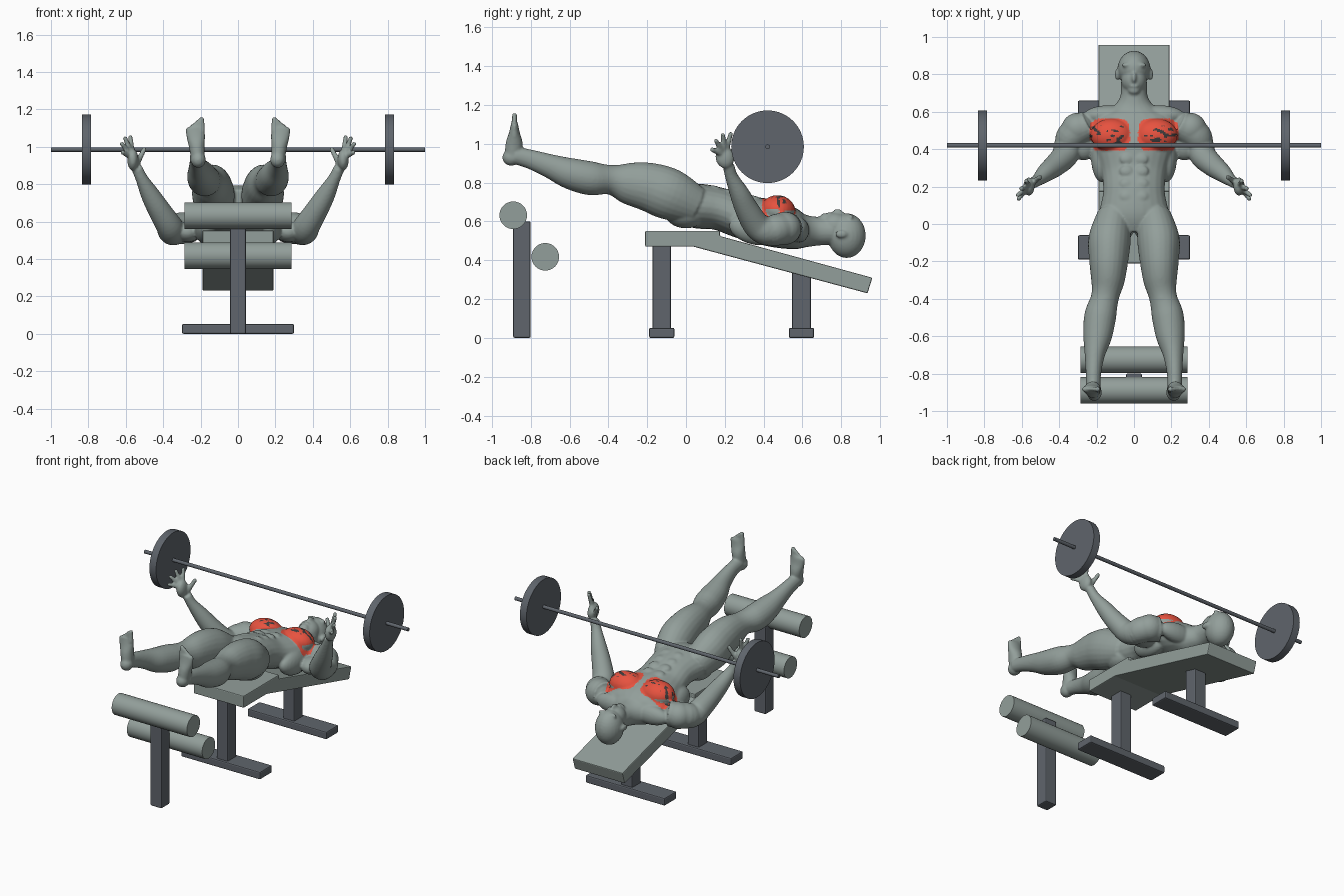
import bpy, bmesh, math
from mathutils import Vector, Matrix, noise

cube = bpy.data.objects.get("Cube")
if cube:
    bpy.data.objects.remove(cube, do_unlink=True)


def material(name, color):
    m = bpy.data.materials.new(name)
    m.use_nodes = True
    m.diffuse_color = (*color, 1)
    bsdf = next(n for n in m.node_tree.nodes if n.type == 'BSDF_PRINCIPLED')
    bsdf.inputs["Base Color"].default_value = (*color, 1)
    return m


GREY = material("grey green", (0.29, 0.345, 0.325))
STEEL = material("dark steel", (0.115, 0.13, 0.15))
RED = material("muscle red", (0.80, 0.085, 0.05))
DARK = material("charcoal", (0.05, 0.045, 0.045))


def finish(name, bm, *mats):
    bmesh.ops.recalc_face_normals(bm, faces=bm.faces[:])
    mesh = bpy.data.meshes.new(name)
    bm.to_mesh(mesh)
    bm.free()
    for m in mats:
        mesh.materials.append(m)
    ob = bpy.data.objects.new(name, mesh)
    bpy.context.collection.objects.link(ob)
    return ob


def bevel(ob, width):
    mod = ob.modifiers.new("bevel", 'BEVEL')
    mod.width = width
    mod.segments = 2
    mod.limit_method = 'ANGLE'


def box(name, x, y0, y1, z0, z1, mat):
    bm = bmesh.new()
    size = Matrix.Diagonal((2 * x, y1 - y0, z1 - z0, 1))
    bmesh.ops.create_cube(bm, matrix=Matrix.Translation((0, (y0 + y1) / 2, (z0 + z1) / 2)) @ size)
    bevel(finish(name, bm, mat), 0.008)


def rod(name, x0, x1, y, z, r, mat, sides=48):
    bm = bmesh.new()
    place = Matrix.Translation(((x0 + x1) / 2, y, z)) @ Matrix.Rotation(math.pi / 2, 4, 'Y')
    bmesh.ops.create_cone(bm, cap_ends=True, segments=sides, radius1=r, radius2=r,
                          depth=x1 - x0, matrix=place)
    ob = finish(name, bm, mat)
    bpy.ops.object.select_all(action='DESELECT')
    ob.select_set(True)
    bpy.context.view_layer.objects.active = ob
    bpy.ops.object.shade_smooth_by_angle()


# Bench frame
for label, y, top in (("front", -0.125, 0.48), ("rear", 0.595, 0.38)):
    box(label + "_post", 0.043, y - 0.048, y + 0.048, 0.02, top, STEEL)
    box(label + "_foot", 0.30, y - 0.065, y + 0.065, 0, 0.052, STEEL)
box("roller_post", 0.043, -0.89, -0.80, 0, 0.60, STEEL)

# Padded bench with a sloping backrest
bm = bmesh.new()
side = [(-0.21, 0.47), (0.04, 0.47), (0.935, 0.23), (0.96, 0.31), (0.175, 0.525), (0.175, 0.552), (-0.21, 0.552)]
face = bm.faces.new([bm.verts.new((-0.19, y, z)) for y, z in side])
ext = bmesh.ops.extrude_face_region(bm, geom=[face])
bmesh.ops.translate(bm, vec=(0.38, 0, 0), verts=[v for v in ext["geom"] if isinstance(v, bmesh.types.BMVert)])
bevel(finish("bench_pad", bm, GREY), 0.006)

# Leg rollers
rod("upper_roller", -0.285, 0.285, -0.89, 0.632, 0.071, GREY)
rod("lower_roller", -0.285, 0.285, -0.725, 0.418, 0.071, GREY)

# Barbell
rod("bar", -1, 1, 0.42, 0.985, 0.012, STEEL, 16)
rod("left_plate", 0.785, 0.835, 0.42, 0.985, 0.187, STEEL, 64)
rod("right_plate", -0.835, -0.785, 0.42, 0.985, 0.187, STEEL, 64)

# Figure: overlapping volumes fused into one skin
body = bmesh.new()


def ball(x, y, z, rx, ry, rz, tilt=0):
    m = (Matrix.Translation((x, y, z)) @ Matrix.Rotation(tilt, 4, 'X')
         @ Matrix.Diagonal((rx, ry, rz, 1)))
    bmesh.ops.create_uvsphere(body, u_segments=24, v_segments=16, radius=1, matrix=m)


def spline(points, steps=5):
    pts = [Vector(p) for p in points]
    out = []
    for i in range(len(pts) - 1):
        a, b, c, d = pts[max(i - 1, 0)], pts[i], pts[i + 1], pts[min(i + 2, len(pts) - 1)]
        for k in range(steps):
            t = k / steps
            out.append(b + (c - a) * (t / 2) + (a - b * 2.5 + c * 2 - d / 2) * t ** 2
                       + ((b - c) * 1.5 + (d - a) / 2) * t ** 3)
    return out + [pts[-1]]


def loft(points, ref=(1, 0, 0), sides=24):
    """Tube through (x, y, z, width radius, depth radius) stations."""
    pts = spline(points)
    rings = []
    for i, p in enumerate(pts):
        t = (pts[min(i + 1, len(pts) - 1)] - pts[max(i - 1, 0)]).to_3d().normalized()
        u = Vector(ref)
        u = (u - t * u.dot(t)).normalized()
        v = t.cross(u)
        c = Vector(p[:3])
        rings.append([body.verts.new(c + u * (p[3] * math.cos(a)) + v * (p[4] * math.sin(a)))
                      for a in (math.tau * k / sides for k in range(sides))])
    for r, q in zip(rings, rings[1:]):
        for k in range(sides):
            n = (k + 1) % sides
            body.faces.new((r[k], r[n], q[n], q[k]))
    body.faces.new(rings[0][::-1])
    body.faces.new(rings[-1])


def finger(a, b, r):
    loft([(*a, r, r), (*b, r * 0.75, r * 0.75)], (0, 1, 0), 12)
    ball(*b, r * 0.8, r * 0.8, r * 0.8)


# Torso and neck
loft([(0, -0.04, 0.68, 0.15, 0.09), (0, 0.05, 0.68, 0.185, 0.115), (0, 0.17, 0.665, 0.165, 0.11),
      (0, 0.28, 0.625, 0.175, 0.11), (0, 0.40, 0.60, 0.21, 0.12), (0, 0.50, 0.575, 0.24, 0.115),
      (0, 0.57, 0.555, 0.20, 0.10), (0, 0.62, 0.55, 0.12, 0.083), (0, 0.68, 0.55, 0.074, 0.074),
      (0, 0.76, 0.55, 0.07, 0.07)])
# Head, jaw, nose, lips
ball(0, 0.828, 0.527, 0.088, 0.098, 0.115)
ball(0, 0.768, 0.578, 0.068, 0.075, 0.068)
ball(0, 0.715, 0.618, 0.032, 0.025, 0.025)
ball(0, 0.785, 0.64, 0.014, 0.032, 0.024, -0.3)
ball(0, 0.738, 0.634, 0.026, 0.013, 0.014)

for s in (1, -1):
    # Ears, brows, eyes
    ball(s * 0.09, 0.80, 0.535, 0.012, 0.032, 0.02)
    ball(s * 0.035, 0.85, 0.622, 0.032, 0.012, 0.016)
    ball(s * 0.034, 0.825, 0.615, 0.017, 0.009, 0.014)
    # Chest, shoulders, back, abdomen, glutes
    ball(s * 0.118, 0.475, 0.655, 0.115, 0.09, 0.08, -0.25)
    ball(s * 0.13, 0.58, 0.555, 0.14, 0.055, 0.065)
    ball(s * 0.30, 0.51, 0.565, 0.088, 0.085, 0.085)
    ball(s * 0.17, 0.36, 0.56, 0.06, 0.14, 0.08, -0.2)
    for i in range(4):
        ball(s * 0.04, 0.15 + 0.067 * i, 0.768 - 0.017 * i, 0.037, 0.031, 0.016, -0.25)
    ball(s * 0.09, 0.0, 0.645, 0.095, 0.11, 0.08)
    # Leg
    loft([(s * x, y, z, w, d) for x, y, z, w, d in (
        (0.105, 0.05, 0.68, 0.09, 0.10), (0.13, -0.08, 0.738, 0.113, 0.132),
        (0.135, -0.19, 0.777, 0.105, 0.126), (0.14, -0.30, 0.797, 0.09, 0.107),
        (0.155, -0.39, 0.815, 0.074, 0.076), (0.18, -0.49, 0.822, 0.085, 0.087),
        (0.195, -0.60, 0.848, 0.077, 0.08), (0.21, -0.70, 0.885, 0.054, 0.062),
        (0.217, -0.80, 0.92, 0.041, 0.05), (0.218, -0.88, 0.94, 0.04, 0.045))])
    ball(s * 0.152, -0.40, 0.862, 0.04, 0.05, 0.03)
    # Foot and toes
    ball(s * 0.212, -0.90, 0.93, 0.04, 0.046, 0.043)
    loft([(s * x, y, z, w, d) for x, y, z, w, d in (
        (0.213, -0.895, 0.92, 0.035, 0.04), (0.22, -0.885, 1.0, 0.042, 0.044),
        (0.226, -0.884, 1.06, 0.05, 0.027), (0.23, -0.883, 1.105, 0.05, 0.018))])
    for i in range(5):
        x, r = s * (0.194 + 0.018 * i), 0.018 - 0.002 * i
        finger((x, -0.885, 1.08), (x, -0.883, 1.145 - 0.012 * i), r)
    # Arm
    loft([(s * x, y, z, r, r) for x, y, z, r in (
        (0.24, 0.53, 0.57, 0.08), (0.325, 0.48, 0.56, 0.082), (0.352, 0.42, 0.55, 0.076),
        (0.37, 0.365, 0.58, 0.07), (0.42, 0.315, 0.66, 0.061), (0.47, 0.275, 0.745, 0.05),
        (0.515, 0.235, 0.83, 0.033), (0.54, 0.22, 0.885, 0.03))], (0, 1, 0))
    ball(s * 0.27, 0.42, 0.545, 0.07, 0.08, 0.055)
    # Hand
    ball(s * 0.562, 0.20, 0.93, 0.03, 0.048, 0.058, 0.25)
    palm = (s * 0.562, 0.20, 0.94)
    for tip in ((0.575, 0.23, 1.05), (0.603, 0.19, 1.045), (0.62, 0.155, 1.015), (0.617, 0.135, 0.97)):
        base = Vector(palm).lerp((s * tip[0], tip[1], tip[2]), 0.2)
        finger(base, (s * tip[0], tip[1], tip[2]), 0.016)
    finger((s * 0.545, 0.22, 0.90), (s * 0.502, 0.25, 0.985), 0.017)

figure = finish("figure", body, GREY, RED, DARK)
bpy.ops.object.select_all(action='DESELECT')
figure.select_set(True)
bpy.context.view_layer.objects.active = figure
fuse = figure.modifiers.new("fuse", 'REMESH')
fuse.mode = 'VOXEL'
fuse.voxel_size = 0.0075
fuse.use_smooth_shade = True
relax = figure.modifiers.new("relax", 'SMOOTH')
relax.factor = 0.5
relax.iterations = 3
for name in ("fuse", "relax"):
    bpy.ops.object.modifier_apply(modifier=name)

# Worked chest muscle: two rounded red patches with torn dark fibres
for p in figure.data.polygons:
    c = p.center
    p.use_smooth = True
    p.material_index = 0
    u, v = (abs(c.x) - 0.13) / 0.108, (c.y - 0.477) / 0.087
    if p.normal.z > 0.1 and c.z > 0.6 and u ** 4 + v ** 4 < 1:
        torn = noise.noise(Vector((c.x * 30, c.y * 55, 0.5))) > 0.2
        p.material_index = 2 if torn and abs(v) < 0.55 and u > -0.7 else 1
